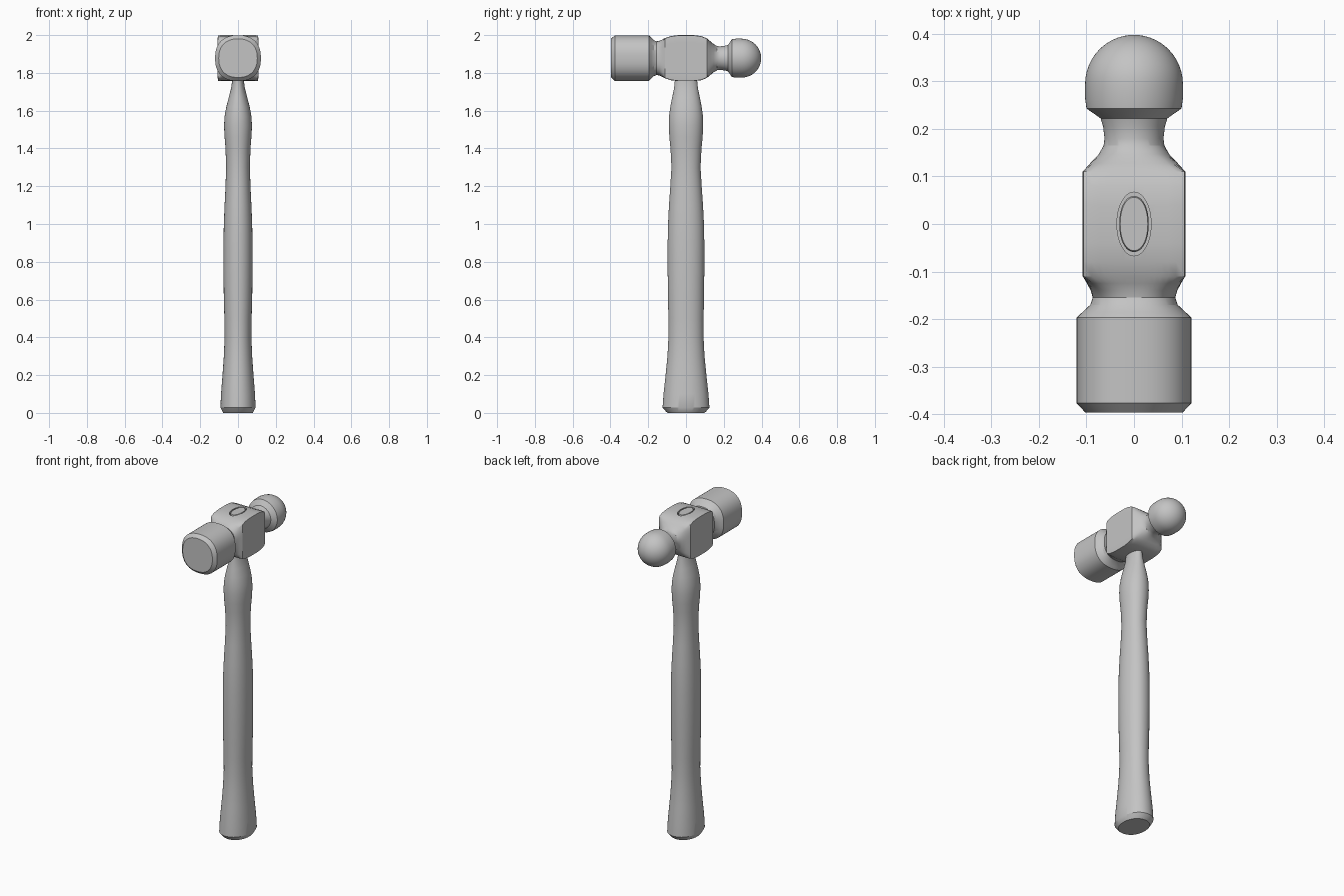
import bpy, bmesh, math

if "Cube" in bpy.data.objects:
    bpy.data.objects.remove(bpy.data.objects["Cube"])

steel = bpy.data.materials.new("plain grey")
steel.diffuse_color = (0.55, 0.55, 0.55, 1)
steel.use_nodes = True
steel.node_tree.nodes["Principled BSDF"].inputs["Base Color"].default_value = steel.diffuse_color


def ring_points(a, b, n, count):
    """Superellipse section: n=2 is an ellipse, large n is a rectangle."""
    pts = []
    for i in range(count):
        t = 2 * math.pi * i / count
        c, s = math.cos(t), math.sin(t)
        r = (abs(c) ** n + abs(s) ** n) ** (-1 / n)
        pts.append((a * r * c, b * r * s))
    return pts


def loft(name, stations, place, count=64):
    """Skin sections (position, half width, half height, squareness)."""
    bm = bmesh.new()
    rings = []
    for p, a, b, n in stations:
        rings.append([bm.verts.new(place(u, v, p)) for u, v in ring_points(a, b, n, count)])
    for r0, r1 in zip(rings, rings[1:]):
        for i in range(count):
            j = (i + 1) % count
            bm.faces.new((r0[i], r0[j], r1[j], r1[i]))
    bm.faces.new(rings[0])
    bm.faces.new(rings[-1])
    bmesh.ops.recalc_face_normals(bm, faces=bm.faces)
    mesh = bpy.data.meshes.new(name)
    bm.to_mesh(mesh)
    bm.free()
    mesh.materials.append(steel)
    obj = bpy.data.objects.new(name, mesh)
    bpy.context.collection.objects.link(obj)
    return obj


def activate(obj):
    bpy.ops.object.select_all(action='DESELECT')
    obj.select_set(True)
    bpy.context.view_layer.objects.active = obj


def upright(u, v, p):
    return (u, v, p)


def along_y(u, v, p):
    return (u, p, 1.878 + v)


# Head: striking face, neck, square eye block, thin neck, ball
head_stations = [
    (-.397, .102, .102, 2.3), (-.377, .121, .121, 2.4), (-.197, .121, .121, 2.4),
    (-.185, .108, .110, 2.4), (-.170, .092, .095, 2.4), (-.155, .087, .089, 2.5),
    (-.140, .091, .092, 3), (-.125, .099, .099, 5), (-.110, .108, .107, 40),
    (-.080, .108, .117, 40), (-.040, .108, .122, 40), (.040, .108, .122, 40),
    (.080, .108, .117, 40), (.110, .108, .105, 40), (.128, .092, .090, 5),
    (.147, .074, .074, 2.6), (.165, .064, .064, 2), (.180, .062, .062, 2),
    (.205, .065, .065, 2), (.222, .070, .070, 2), (.232, .084, .084, 2),
    (.243, .100, .100, 2), (.265, .103, .103, 2),
]
for k in range(12):
    t = math.radians(7.8 * k)
    r = .103 * math.cos(t)
    head_stations.append((.294 + .104 * math.sin(t), r, r, 2))
head = loft("hammer_head", head_stations, along_y)

# Oval eye cut into the top of the head
cutter = loft("eye_cutter", [(1.97, .036, .067, 2), (2.05, .036, .067, 2)], upright, 48)
cutter.hide_render = True
cut = head.modifiers.new("eye", 'BOOLEAN')
cut.operation = 'DIFFERENCE'
cut.solver = 'EXACT'
cut.object = cutter
activate(head)
bpy.ops.object.modifier_apply(modifier=cut.name)
bpy.data.objects.remove(cutter)

# Oval handle with flared foot, swollen shoulder and a tip showing in the eye
handle = loft("handle", [(z, a, b, 2.1) for z, a, b in [
    (0, .078, .098), (.008, .083, .107), (.028, .093, .124), (.1, .090, .119),
    (.2, .082, .108), (.3, .075, .098), (.4, .071, .093), (.5, .072, .093),
    (.6, .075, .095), (.75, .077, .097), (.9, .077, .097), (1.0, .075, .095),
    (1.1, .071, .090), (1.2, .066, .083), (1.3, .063, .077), (1.4, .066, .082),
    (1.46, .071, .088), (1.52, .074, .091), (1.57, .071, .090), (1.62, .062, .083),
    (1.67, .049, .073), (1.72, .036, .063), (1.76, .031, .059),
    (1.992, .031, .059), (1.999, .029, .056)]], upright)

for obj in (head, handle):
    activate(obj)
    bpy.ops.object.shade_smooth_by_angle(angle=math.radians(30))
